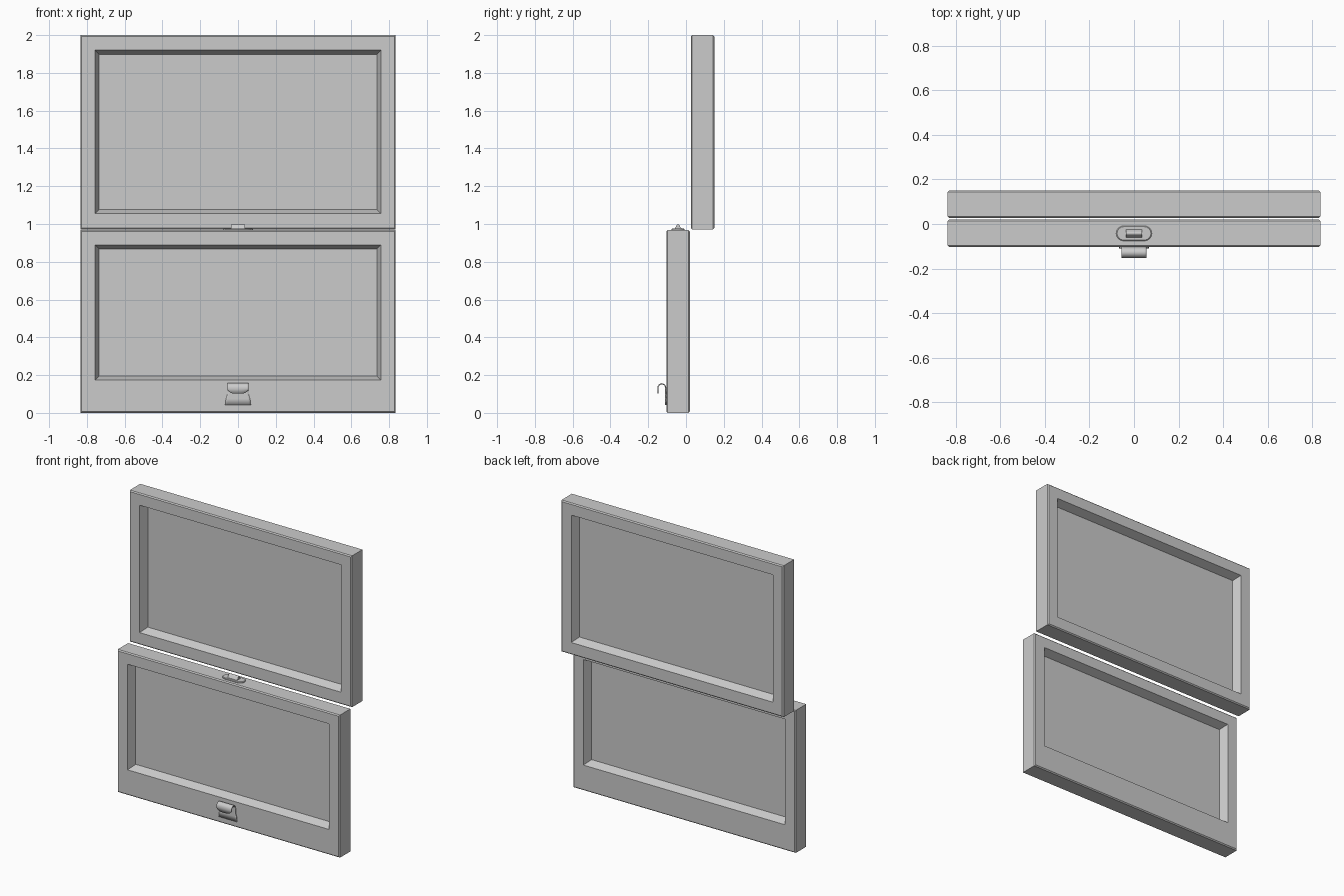
import bpy, bmesh, math

if "Cube" in bpy.data.objects:
    bpy.data.objects.remove(bpy.data.objects["Cube"], do_unlink=True)

# Single painted finish
grey = bpy.data.materials.new("grey_paint")
grey.use_nodes = True
COLOUR = (0.6, 0.6, 0.6, 1)
grey.diffuse_color = COLOUR
grey.node_tree.nodes["Principled BSDF"].inputs["Base Color"].default_value = COLOUR


def finish(name, bm, angle=30):
    bmesh.ops.recalc_face_normals(bm, faces=bm.faces)
    mesh = bpy.data.meshes.new(name)
    bm.to_mesh(mesh)
    bm.free()
    obj = bpy.data.objects.new(name, mesh)
    bpy.context.collection.objects.link(obj)
    mesh.materials.append(grey)
    bpy.ops.object.select_all(action='DESELECT')
    obj.select_set(True)
    bpy.context.view_layer.objects.active = obj
    bpy.ops.object.shade_smooth_by_angle(angle=math.radians(angle))
    return obj


def stack(bm, loops):
    """Join matching closed loops into a skin and cap both ends."""
    rings = [[bm.verts.new(p) for p in loop] for loop in loops]
    for a, b in zip(rings, rings[1:]):
        for i in range(len(a)):
            j = (i + 1) % len(a)
            bm.faces.new((a[i], a[j], b[j], b[i]))
    bm.faces.new(rings[0])
    bm.faces.new(rings[-1])


HALF_W, HALF_D, EDGE = 0.835, 0.062, 0.007
OPEN_W, SLOPE, PANE = 0.757, 0.022, 0.006


def sash(name, y, z0, z1, open0, open1):
    """Frame with a sloped recess on both faces and a thin centre pane."""
    def rect(w, a, b, inset, dy):
        w, a, b = w - inset, a + inset, b - inset
        return [(-w, y + dy, a), (w, y + dy, a), (w, y + dy, b), (-w, y + dy, b)]
    outer, opening = (HALF_W, z0, z1), (OPEN_W, open0, open1)
    front = [rect(*opening, SLOPE, -PANE),
             rect(*opening, 0, -HALF_D),
             rect(*outer, EDGE, -HALF_D),
             rect(*outer, 0, EDGE - HALF_D)]
    back = [[(px, 2 * y - py, pz) for px, py, pz in loop] for loop in reversed(front)]
    bm = bmesh.new()
    stack(bm, front + back)
    finish(name, bm)


sash("upper_sash", 0.088, 0.972, 2.0, 1.055, 1.92)
sash("lower_sash", -0.042, 0.0, 0.968, 0.173, 0.89)


# Latch plate with rounded ends, and a ridge-shaped catch on top
def slot(half_x, half_y, z, steps=8):
    points = []
    for side in (1, -1):
        for i in range(steps + 1):
            a = math.pi * (i / steps - 0.5)
            points.append((side * (half_x - half_y + half_y * math.cos(a)),
                           -0.042 + side * half_y * math.sin(a), z))
    return points


bm = bmesh.new()
stack(bm, [slot(0.08, 0.034, 0.966), slot(0.08, 0.034, 0.973), slot(0.076, 0.03, 0.976)])
finish("latch_plate", bm)

catch_profile = [(-0.02, 0.974), (-0.012, 0.984), (-0.007, 0.995), (-0.003, 0.998),
                 (0.003, 0.998), (0.007, 0.995), (0.012, 0.984), (0.02, 0.974)]
bm = bmesh.new()
stack(bm, [[(x, -0.042 + py, pz) for py, pz in catch_profile] for x in (-0.036, 0.036)])
finish("latch_catch", bm, 40)

# Lift handle: a tapered sheet that runs up the rail and hooks forward
path = [(-0.107, 0.042, 0.068), (-0.107, 0.075, 0.064), (-0.107, 0.095, 0.057), (-0.107, 0.13, 0.056)]
STEPS = 12
for i in range(1, STEPS + 1):
    a = math.pi * i / STEPS
    path.append((-0.128 + 0.021 * math.cos(a), 0.13 + 0.024 * math.sin(a), 0.056))
COLS = 12
bm = bmesh.new()
rows = [[bm.verts.new((w * (2 * c / COLS - 1), y, z)) for c in range(COLS + 1)] for y, z, w in path]
# Curved lower lip of the hook
lip = []
for c in range(COLS + 1):
    u = 2 * c / COLS - 1
    lip.append(bm.verts.new((0.056 * u, -0.149, 0.102 + 0.02 * u ** 4)))
rows.append(lip)
for a, b in zip(rows, rows[1:]):
    for c in range(COLS):
        bm.faces.new((a[c], a[c + 1], b[c + 1], b[c]))
handle = finish("lift_handle", bm, 40)
sheet = handle.modifiers.new("sheet_thickness", 'SOLIDIFY')
sheet.thickness = 0.006
sheet.offset = 0
